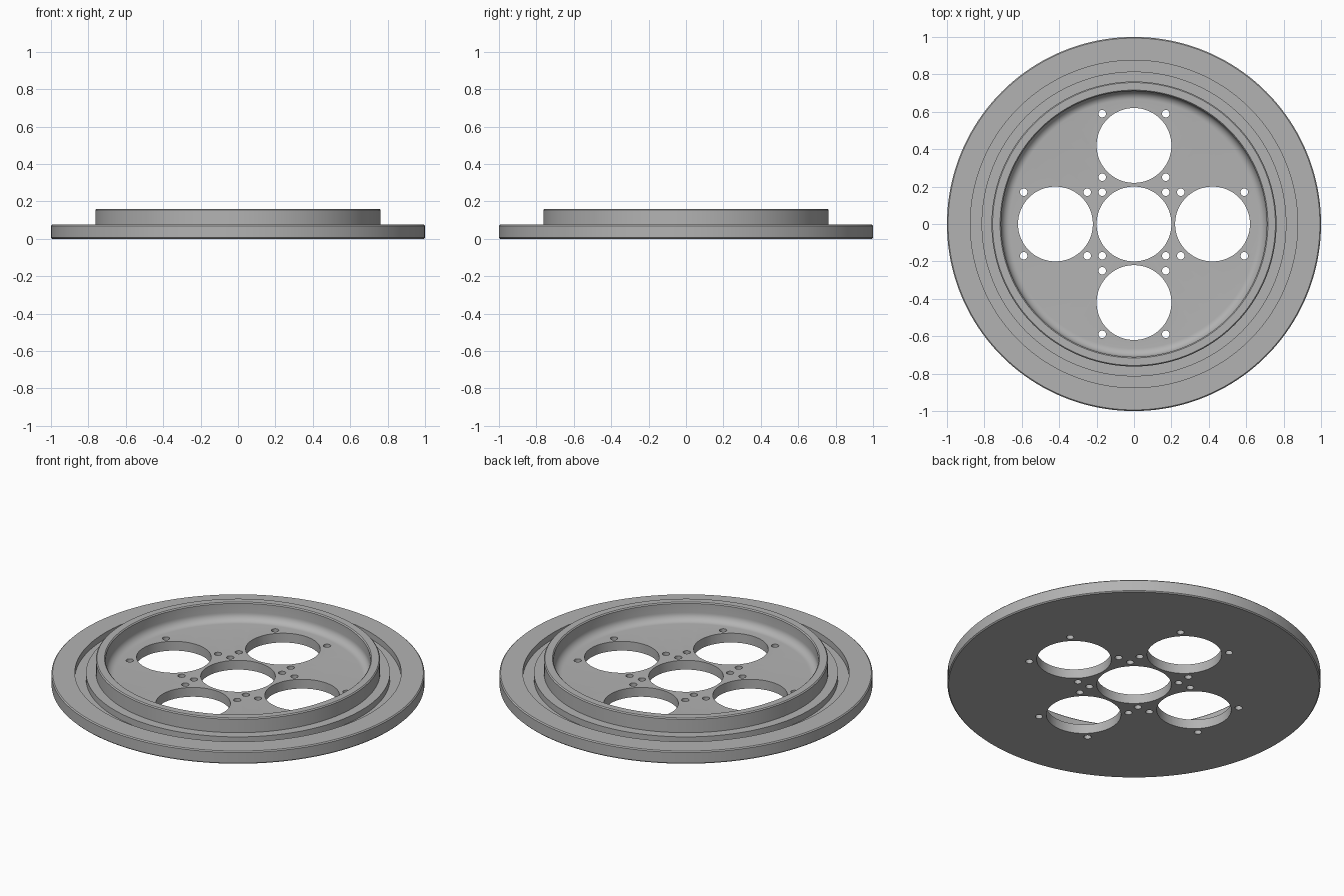
import bpy, bmesh
from math import cos, sin, pi, radians
from mathutils import Matrix, Vector

cube = bpy.data.objects.get("Cube")
if cube:
    bpy.data.objects.remove(cube, do_unlink=True)

grey = bpy.data.materials.new("metal grey")
grey.use_nodes = True
colour = (0.45, 0.45, 0.45, 1)
grey.diffuse_color = colour
bsdf = next(n for n in grey.node_tree.nodes if n.type == 'BSDF_PRINCIPLED')
bsdf.inputs["Base Color"].default_value = colour

HOLE_R, SCREW_R = 0.2, 0.02
SPACING, SCREW_OFFSET = 0.42, 0.17
RIM_Z, LIP_Z, FLOOR_Z = 0.075, 0.16, 0.055
LIP_IN, LIP_OUT = 0.71, 0.762
FILLET, EDGE = 0.045, 0.006


def finish(bm, name):
    bmesh.ops.recalc_face_normals(bm, faces=bm.faces)
    mesh = bpy.data.meshes.new(name)
    bm.to_mesh(mesh)
    bm.free()
    mesh.materials.append(grey)
    obj = bpy.data.objects.new(name, mesh)
    bpy.context.collection.objects.link(obj)
    return obj


# Flange cross-section: floor, filleted lip, seal groove, outer rim
fillet = [(LIP_IN - FILLET + FILLET * sin(a), FLOOR_Z + FILLET - FILLET * cos(a))
          for a in (i * pi / 16 for i in range(9))]
profile = [(HOLE_R, 0), (HOLE_R, FLOOR_Z)] + fillet + [
    (LIP_IN, LIP_Z - EDGE), (LIP_IN + EDGE, LIP_Z),
    (LIP_OUT - EDGE, LIP_Z), (LIP_OUT, LIP_Z - EDGE), (LIP_OUT, RIM_Z),
    (0.815, RIM_Z), (0.815, 0.038), (0.875, 0.038), (0.875, RIM_Z),
    (1 - EDGE, RIM_Z), (1, RIM_Z - EDGE), (1, EDGE), (1 - EDGE, 0)]

bm = bmesh.new()
verts = [bm.verts.new((r, 0, z)) for r, z in profile]
edges = [bm.edges.new((a, b)) for a, b in zip(verts, verts[1:] + verts[:1])]
bmesh.ops.spin(bm, geom=verts + edges, cent=(0, 0, 0), axis=(0, 0, 1),
               angle=2 * pi, steps=160, use_merge=True)
bmesh.ops.remove_doubles(bm, verts=bm.verts, dist=0.0001)
flange = finish(bm, "flange_plate")

# Cutter: four outer ports and the screw holes around all five ports
bm = bmesh.new()


def add_drill(x, y, radius, segments):
    bmesh.ops.create_cone(bm, cap_ends=True, segments=segments, radius1=radius,
                          radius2=radius, depth=0.5,
                          matrix=Matrix.Translation(Vector((x, y, 0))))


for dx, dy in ((0, 0), (1, 0), (-1, 0), (0, 1), (0, -1)):
    x, y = dx * SPACING, dy * SPACING
    if dx or dy:
        add_drill(x, y, HOLE_R, 96)
    for sx in (-1, 1):
        for sy in (-1, 1):
            add_drill(x + sx * SCREW_OFFSET, y + sy * SCREW_OFFSET, SCREW_R, 24)
cutter = finish(bm, "hole_cutter")
cutter.hide_render = True

mod = flange.modifiers.new("holes", 'BOOLEAN')
mod.operation = 'DIFFERENCE'
mod.solver = 'EXACT'
mod.object = cutter
bpy.ops.object.select_all(action='DESELECT')
flange.select_set(True)
bpy.context.view_layer.objects.active = flange
bpy.ops.object.modifier_apply(modifier=mod.name)
bpy.data.objects.remove(cutter, do_unlink=True)
bpy.ops.object.shade_smooth_by_angle(angle=radians(30))
